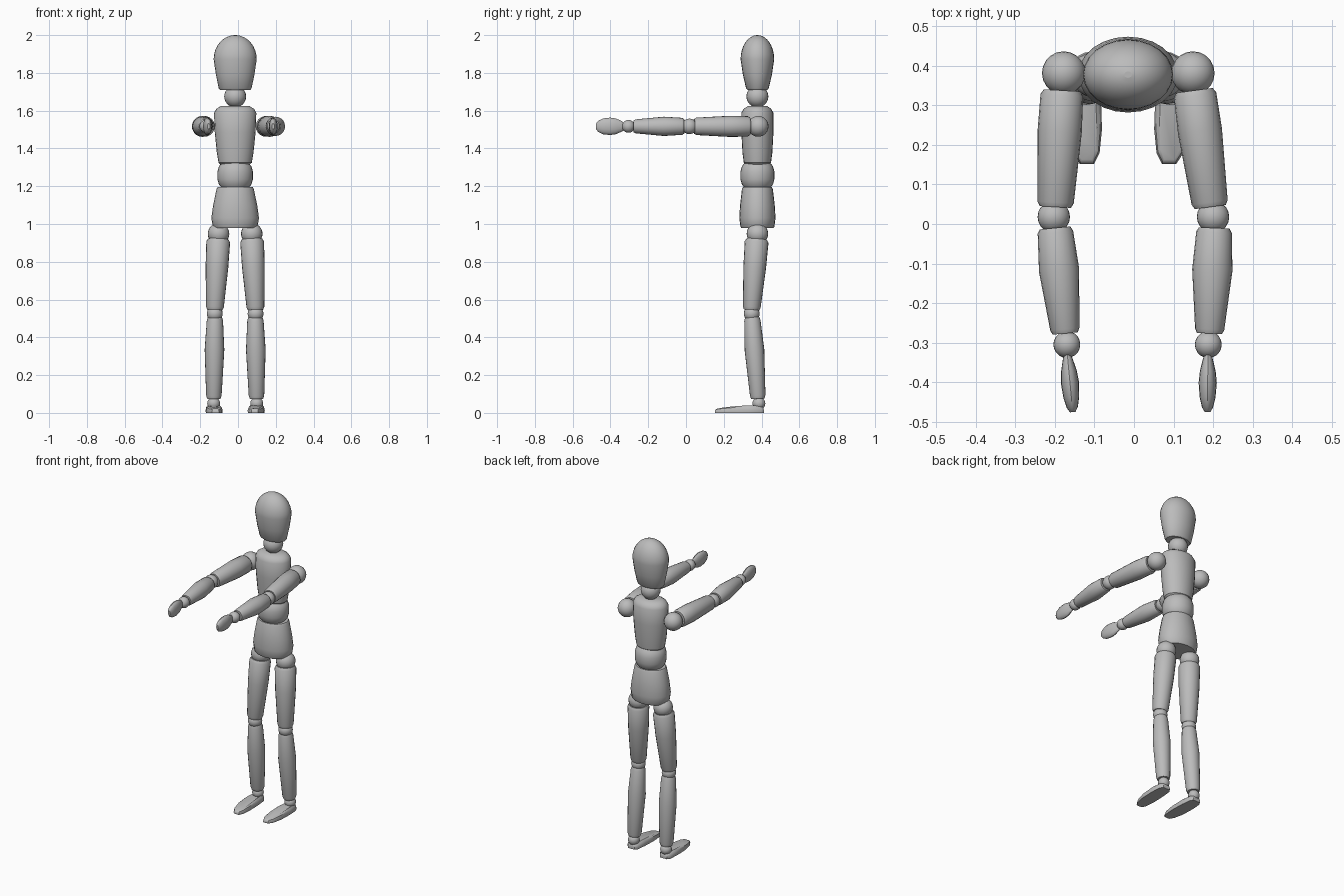
import bpy, bmesh, math
from mathutils import Vector

if "Cube" in bpy.data.objects:
    bpy.data.objects.remove(bpy.data.objects["Cube"], do_unlink=True)

grey = bpy.data.materials.new("plain grey")
grey.use_nodes = True
grey.diffuse_color = (0.5, 0.5, 0.5, 1)
grey.node_tree.nodes["Principled BSDF"].inputs["Base Color"].default_value = (0.5, 0.5, 0.5, 1)

MID_X, MID_Y, ARM_Z = -0.015, 0.378, 1.517


def finish(name, bm):
    bmesh.ops.recalc_face_normals(bm, faces=bm.faces)
    mesh = bpy.data.meshes.new(name)
    bm.to_mesh(mesh)
    bm.free()
    mesh.materials.append(grey)
    obj = bpy.data.objects.new(name, mesh)
    bpy.context.collection.objects.link(obj)
    bpy.ops.object.select_all(action='DESELECT')
    obj.select_set(True)
    bpy.context.view_layer.objects.active = obj
    bpy.ops.object.shade_smooth_by_angle(angle=math.radians(35))
    return obj


def skin(bm, rings):
    """Join rings of points with quads and close both ends."""
    rows = [[bm.verts.new(p) for p in ring] for ring in rings]
    n = len(rows[0])
    for low, high in zip(rows, rows[1:]):
        for i in range(n):
            j = (i + 1) % n
            bm.faces.new((low[i], low[j], high[j], high[i]))
    bm.faces.new(rows[0][::-1])
    bm.faces.new(rows[-1])


def turned(name, a, b, profile, sides=20):
    """Turned part from a to b; profile rows are (position, radius across, radius deep)."""
    a, b = Vector(a), Vector(b)
    w = (b - a).normalized()
    u = Vector((1, 0, 0))
    u = (u - w * u.dot(w)).normalized()
    v = w.cross(u)
    rings = []
    for t, ru, rv in profile:
        c = a.lerp(b, t)
        angles = [2 * math.pi * i / sides for i in range(sides)]
        rings.append([c + u * ru * math.cos(k) + v * rv * math.sin(k) for k in angles])
    bm = bmesh.new()
    skin(bm, rings)
    return finish(name, bm)


def limb(name, a, b, start, middle, end, peak=0.4):
    """Round limb with softened rims."""
    rows = [(0, start * 0.86), (0.04, start), (peak, middle), (0.96, end), (1, end * 0.86)]
    return turned(name, a, b, [(t, r, r) for t, r in rows])


def ball(name, centre, r):
    bm = bmesh.new()
    bmesh.ops.create_uvsphere(bm, u_segments=20, v_segments=12, radius=r)
    bmesh.ops.translate(bm, verts=bm.verts, vec=centre)
    return finish(name, bm)


def trunk(name, z0, z1, profile):
    return turned(name, (MID_X, MID_Y, z0), (MID_X, MID_Y, z1), profile, 24)


# Head: egg with flat chin, dome rows computed from an ellipse
dome = [(0.56 + 0.44 * math.sin(k), 0.114 * math.cos(k), 0.089 * math.cos(k))
        for k in (math.radians(d) for d in range(0, 90, 11))]
trunk("head", 1.71, 2.0, [(0, 0.08, 0.053), (0.03, 0.087, 0.06), (0.28, 0.102, 0.077)]
      + dome + [(1, 0.01, 0.008)])
ball("neck", (MID_X, MID_Y, 1.675), 0.058)

# Torso, waist and pelvis
trunk("chest", 1.315, 1.625, [(0, 0.078, 0.062), (0.03, 0.088, 0.072), (0.2, 0.097, 0.079),
                              (0.55, 0.108, 0.085), (0.88, 0.112, 0.085), (0.95, 0.1, 0.073),
                              (1, 0.075, 0.05)])
trunk("waist", 1.19, 1.325, [(0, 0.07, 0.067), (0.14, 0.086, 0.082), (0.35, 0.094, 0.09),
                             (0.65, 0.094, 0.09), (0.86, 0.086, 0.082), (1, 0.07, 0.067)])
trunk("pelvis", 0.978, 1.195, [(0, 0.112, 0.085), (0.04, 0.119, 0.09), (0.25, 0.126, 0.096),
                               (0.55, 0.117, 0.092), (0.95, 0.099, 0.082), (1, 0.093, 0.077)])

# Legs and feet, alike on both sides
for side, s in (("left", 1), ("right", -1)):
    def at(x, y, z):
        return (MID_X + s * x, y, z)

    ball(side + "_hip", at(0.088, MID_Y, 0.948), 0.057)
    limb(side + "_thigh", at(0.089, 0.375, 0.92), at(0.108, 0.347, 0.545), 0.063, 0.06, 0.047)
    ball(side + "_knee", at(0.108, 0.348, 0.525), 0.042)
    limb(side + "_shin", at(0.107, 0.35, 0.507), at(0.113, 0.381, 0.075), 0.043, 0.052, 0.041)
    ball(side + "_ankle", at(0.114, 0.386, 0.05), 0.034)

    # Foot: flat sole, narrower and sloping top; rows are (y, centre, half width, height)
    plan = [(0.413, 0.114, 0.024, 0.034), (0.395, 0.114, 0.038, 0.037),
            (0.33, 0.113, 0.044, 0.04), (0.24, 0.11, 0.044, 0.034),
            (0.18, 0.106, 0.034, 0.027), (0.152, 0.104, 0.018, 0.022)]
    path = [(y, c, h, z) for y, c, h, z in plan] + [(y, c, -h, z) for y, c, h, z in plan[::-1]]
    rings = [[at(c + h * k, 0.29 + (y - 0.29) * f, z * g) for y, c, h, z in path]
             for k, f, g in ((0.95, 0.99, 0), (1, 1, 0.35), (0.9, 0.97, 0.8), (0.7, 0.92, 1))]
    bm = bmesh.new()
    skin(bm, rings)
    finish(side + "_foot", bm)

# Arms, each with its own pose: x of each joint from shoulder to fingertip
poses = {"left": (0.149, 0.153, 0.193, 0.2, 0.203, 0.191, 0.188, 0.187, 0.186),
         "right": (-0.178, -0.182, -0.199, -0.203, -0.2, -0.174, -0.17, -0.169, -0.155)}
for side, (shoulder, up0, up1, elbow, low0, low1, wrist, hand0, hand1) in poses.items():
    def reach(x, y):
        return (x, y, ARM_Z)

    ball(side + "_shoulder", reach(shoulder, 0.382), 0.055)
    limb(side + "_upper_arm", reach(up0, 0.338), reach(up1, 0.043), 0.054, 0.056, 0.046, 0.35)
    ball(side + "_elbow", reach(elbow, 0.018), 0.041)
    limb(side + "_forearm", reach(low0, -0.01), reach(low1, -0.277), 0.045, 0.051, 0.037)
    ball(side + "_wrist", reach(wrist, -0.305), 0.034)
    turned(side + "_hand", reach(hand0, -0.328), reach(hand1, -0.476),
           [(0, 0.008, 0.018), (0.08, 0.012, 0.028), (0.3, 0.02, 0.042), (0.5, 0.023, 0.046),
            (0.75, 0.02, 0.042), (0.92, 0.014, 0.03), (1, 0.007, 0.015)], 16)
